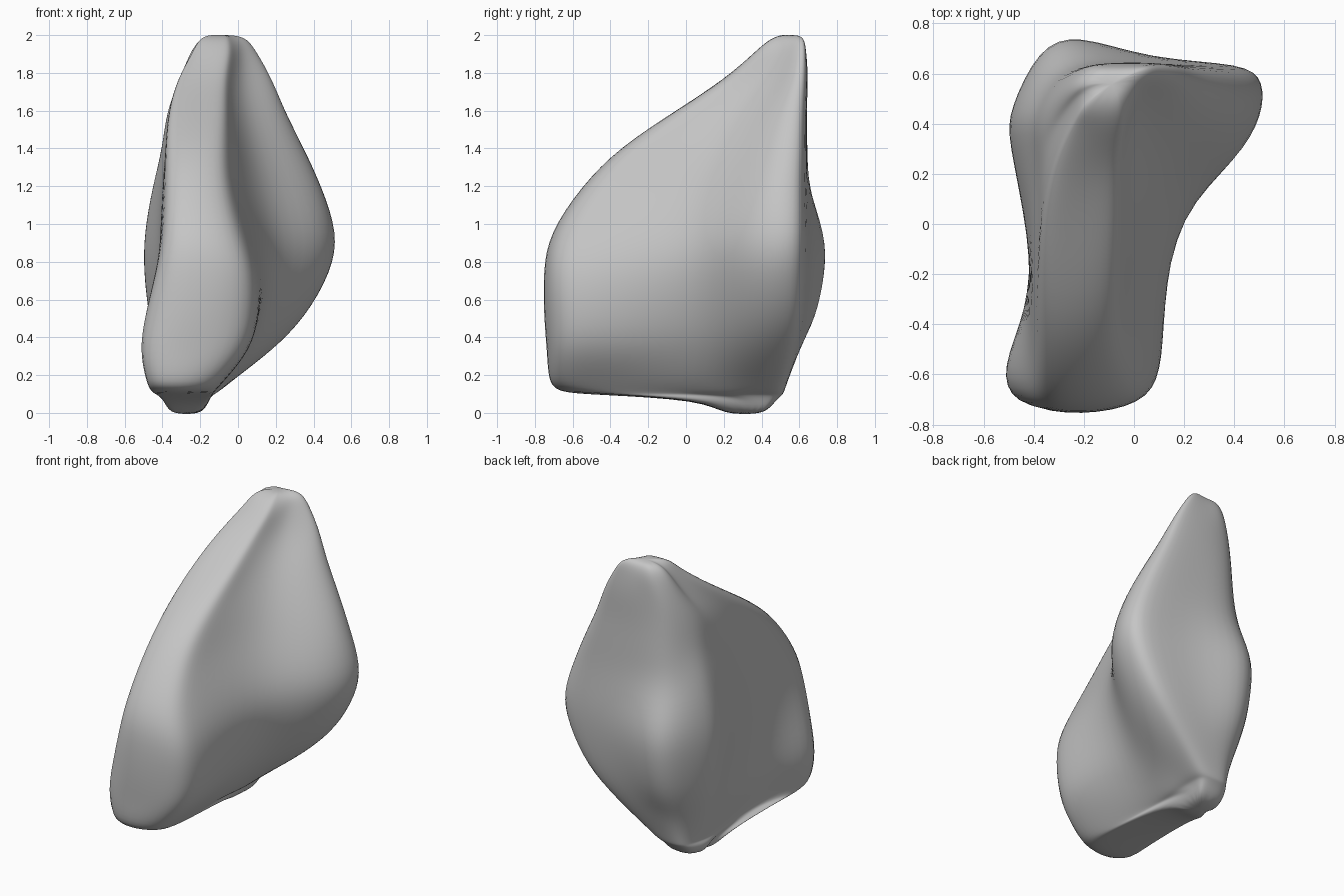
import bpy, bmesh
from mathutils import Vector, noise

cube = bpy.data.objects.get("Cube")
if cube:
    bpy.data.objects.remove(cube, do_unlink=True)


def mix(a, b, t):
    return a + (b - a) * t


# One horizontal slice of the rock: a long blunt front fin with a hooked toe, a right lobe
# along the back, and a chamfered lump at the back left corner
def slice_points(z, front, back, fin_left, fin_right, mid_right, lobe, lump_left, lump_back):
    depth = back - front
    fin = fin_right - fin_left
    wall = max(-.41, lump_left + .02)
    chamfer = min(1, depth / .65)

    def across(t):
        return mix(lump_left, lobe, t)

    outline = [
        (fin_left + fin * .07, front + depth * .02),
        (fin_left + fin * .45, front),
        (fin_right - fin * .12, front + depth * .03),
        (fin_right, front + depth * .12),
        (mix(fin_right, mid_right, .3), front + depth * .3),
        (mid_right, mix(front, back, .57)),
        (mix(mid_right, lobe, .7), back - depth * .27),
        (lobe, back - depth * .15),
        (lobe, back - depth * .05),
        (lobe - (lobe - lump_left) * .07, back),
        (across(.55), mix(back, lump_back, .12)),
        (across(.27), lump_back),
        (across(.12), lump_back - chamfer * .06),
        (lump_left, back - chamfer * .19),
        (lump_left, back - chamfer * .3),
        (wall, mix(front, back, .5)),
        (mix(wall, fin_left, .15), front + depth * .3),
        (fin_left, front + depth * .13),
    ]
    return [Vector((x, y, z)) for x, y in outline]


# Height, front, back, fin left, fin right, middle right, lobe right, lump left, lump back
levels = [
    (-.01, .2, .41, -.36, -.2, -.19, -.19, -.36, .41),
    (.07, .09, .47, -.4, -.16, -.15, -.15, -.4, .47),
    (.1, -.5, .5, -.44, -.14, -.15, -.13, -.39, .5),
    (.11, -.7, .51, -.48, -.13, -.14, -.1, -.39, .51),
    (.18, -.74, .54, -.51, -.06, -.07, -.02, -.4, .54),
    (.33, -.75, .59, -.54, .07, .03, .18, -.43, .61),
    (.5, -.76, .63, -.51, .12, .1, .36, -.47, .71),
    (.75, -.77, .64, -.45, .11, .18, .51, -.5, .77),
    (.95, -.74, .64, -.41, .03, .19, .53, -.51, .77),
    (1.2, -.56, .64, -.39, -.04, .13, .45, -.45, .66),
    (1.4, -.36, .64, -.39, -.06, .08, .35, -.4, .64),
    (1.6, -.06, .64, -.37, -.06, .04, .25, -.38, .64),
    (1.77, .2, .64, -.32, -.06, .02, .18, -.32, .64),
    (1.91, .37, .64, -.25, -.04, .02, .1, -.25, .64),
    (1.98, .44, .63, -.21, -.05, .01, .05, -.21, .63),
    (2.01, .51, .6, -.15, -.06, -.04, -.02, -.15, .6),
]

# Loft the slices into a closed cage
bm = bmesh.new()
rings = [[bm.verts.new(p) for p in slice_points(*level)] for level in levels]
count = len(rings[0])
for low, high in zip(rings, rings[1:]):
    for i in range(count):
        j = (i + 1) % count
        bm.faces.new((low[i], low[j], high[j], high[i]))
for cap in (list(reversed(rings[0])), rings[-1]):
    bm.faces.new(cap)

# Slight natural unevenness
bm.normal_update()
for v in bm.verts:
    v.co += v.normal * noise.noise(v.co * 6) * .018

mesh = bpy.data.meshes.new("rock")
bm.to_mesh(mesh)
bm.free()
rock = bpy.data.objects.new("rock", mesh)
bpy.context.collection.objects.link(rock)

# Stone colour
stone = bpy.data.materials.new("grey stone")
stone.use_nodes = True
grey = (.56, .56, .56, 1)
stone.diffuse_color = grey
stone.node_tree.nodes["Principled BSDF"].inputs["Base Color"].default_value = grey
mesh.materials.append(stone)

# Rounded, smooth surface
smooth = rock.modifiers.new("rounding", 'SUBSURF')
smooth.levels = smooth.render_levels = 2
for poly in mesh.polygons:
    poly.use_smooth = True
